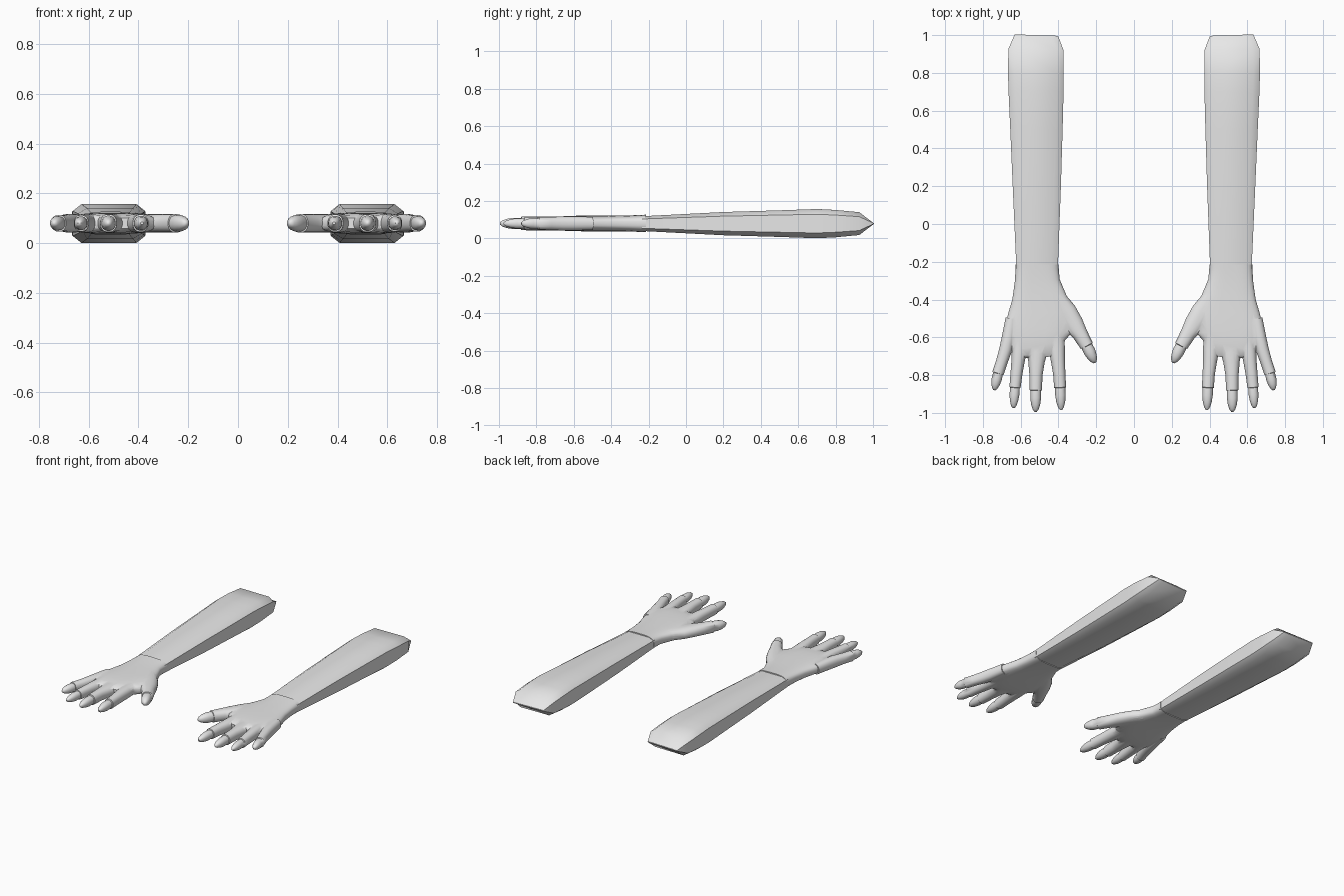
import bpy, bmesh, math
from mathutils import Vector

if "Cube" in bpy.data.objects:
    bpy.data.objects.remove(bpy.data.objects["Cube"])

ZC = 0.08  # mid height of hands and forearms

grey = bpy.data.materials.new("light_grey")
grey.diffuse_color = (0.8, 0.8, 0.8, 1)
grey.use_nodes = True
grey.node_tree.nodes["Principled BSDF"].inputs["Base Color"].default_value = grey.diffuse_color


def oval(w, h, p, n=20):
    """Rounded-box cross-section: p=2 is an ellipse, higher is boxier."""
    pts = []
    for i in range(n):
        a = 2 * math.pi * (i + 0.5) / n
        c, s = math.cos(a), math.sin(a)
        pts.append((math.copysign(abs(c) ** (2 / p), c) * w,
                    math.copysign(abs(s) ** (2 / p), s) * h))
    return pts


def octagon(w, h, cx, cz):
    """Box cross-section with cut corners."""
    q = [(w, h - cz), (w - cx, h)]
    q += [(-x, z) for x, z in reversed(q)]
    return q + [(-x, -z) for x, z in q]


def loft(name, stations):
    """Skin sections along a path; stations are (x, y, z, section points)."""
    bm = bmesh.new()
    rings = []
    for i, (x, y, z, sec) in enumerate(stations):
        a = stations[max(i - 1, 0)]
        b = stations[min(i + 1, len(stations) - 1)]
        d = Vector((b[0] - a[0], b[1] - a[1])).normalized()
        side = Vector((-d.y, d.x))
        rings.append([bm.verts.new((x + side.x * u, y + side.y * u, z + v))
                      for u, v in sec])
    n = len(rings[0])
    for r, s in zip(rings, rings[1:]):
        for i in range(n):
            j = (i + 1) % n
            bm.faces.new((r[i], r[j], s[j], s[i]))
    bm.faces.new(rings[0])
    bm.faces.new(rings[-1])
    bmesh.ops.recalc_face_normals(bm, faces=bm.faces)
    me = bpy.data.meshes.new(name)
    bm.to_mesh(me)
    bm.free()
    me.materials.append(grey)
    ob = bpy.data.objects.new(name, me)
    bpy.context.collection.objects.link(ob)
    return ob


def activate(ob):
    bpy.ops.object.select_all(action='DESELECT')
    ob.select_set(True)
    bpy.context.view_layer.objects.active = ob


def finish(ob, angle):
    """Smooth shading with sharp edges, then the other side by mirroring."""
    activate(ob)
    bpy.ops.object.shade_smooth_by_angle(angle=math.radians(angle))
    m = ob.modifiers.new("other_side", 'MIRROR')
    m.use_mirror_merge = False


# Forearm: y, left x, right x, half height, corner cut in z
arm = [(-0.235, 0.402, 0.624, 0.039, 0.014), (-0.205, 0.402, 0.624, 0.041, 0.015),
       (0.2, 0.387, 0.642, 0.062, 0.022), (0.5, 0.378, 0.655, 0.071, 0.025),
       (0.7, 0.373, 0.664, 0.078, 0.028), (0.8, 0.372, 0.667, 0.073, 0.027),
       (0.925, 0.374, 0.665, 0.061, 0.024), (1.0, 0.402, 0.632, 0.003, 0.001)]
forearm = loft("forearm", [((a + b) / 2, y, ZC - 0.001,
                            octagon((b - a) / 2, h, 0.035, c))
                           for y, a, b, h, c in arm])
finish(forearm, 50)

# Palm: y, left x, right x, half height
palm = [(-0.215, 0.398, 0.627, 0.047), (-0.235, 0.398, 0.627, 0.046),
        (-0.30, 0.393, 0.632, 0.043), (-0.38, 0.362, 0.645, 0.042),
        (-0.47, 0.320, 0.665, 0.042), (-0.55, 0.330, 0.680, 0.042),
        (-0.60, 0.352, 0.680, 0.041), (-0.645, 0.362, 0.650, 0.039),
        (-0.685, 0.372, 0.625, 0.034), (-0.705, 0.395, 0.600, 0.022)]
hand = loft("hand", [((a + b) / 2, y, ZC, oval((b - a) / 2, h, 3.2, 28))
                     for y, a, b, h in palm])


def finger(name, path, tip):
    """path: x, y, half width up to the nail line; tip: end point."""
    st = [(x, y, ZC, oval(w, min(w * 1.1, 0.038), 2.3)) for x, y, w in path]
    x, y, w = path[-1]
    # fingertip cap starts with a small step, then rounds off
    for t, k in ((0.02, 0.86), (0.35, 0.88), (0.65, 0.74), (0.88, 0.48), (1.0, 0.18)):
        st.append((x + (tip[0] - x) * t, y + (tip[1] - y) * t, ZC,
                   oval(w * k, w * k * 1.05, 2.2)))
    return loft(name, st)


fingers = [
    finger("index_finger", [(0.412, -0.56, 0.040), (0.408, -0.66, 0.043),
                            (0.403, -0.72, 0.038), (0.396, -0.79, 0.033),
                            (0.391, -0.865, 0.032)], (0.386, -0.985)),
    finger("middle_finger", [(0.512, -0.58, 0.045), (0.514, -0.68, 0.056),
                             (0.516, -0.73, 0.044), (0.519, -0.80, 0.035),
                             (0.520, -0.88, 0.033)], (0.521, -0.995)),
    finger("ring_finger", [(0.598, -0.56, 0.040), (0.606, -0.66, 0.041),
                           (0.613, -0.72, 0.036), (0.622, -0.79, 0.032),
                           (0.630, -0.865, 0.030)], (0.638, -0.975)),
    finger("little_finger", [(0.648, -0.50, 0.032), (0.664, -0.60, 0.036),
                             (0.678, -0.66, 0.035), (0.700, -0.73, 0.031),
                             (0.720, -0.79, 0.031)], (0.740, -0.88)),
    finger("thumb", [(0.415, -0.38, 0.045), (0.365, -0.465, 0.062),
                     (0.322, -0.53, 0.056), (0.287, -0.58, 0.042),
                     (0.250, -0.645, 0.036)], (0.206, -0.735)),
]

# Merge the fingers into the hand
activate(hand)
for f in fingers:
    m = hand.modifiers.new("merge", 'BOOLEAN')
    m.operation = 'UNION'
    m.solver = 'EXACT'
    m.object = f
    bpy.ops.object.modifier_apply(modifier=m.name)
    bpy.data.objects.remove(f)
finish(hand, 55)
